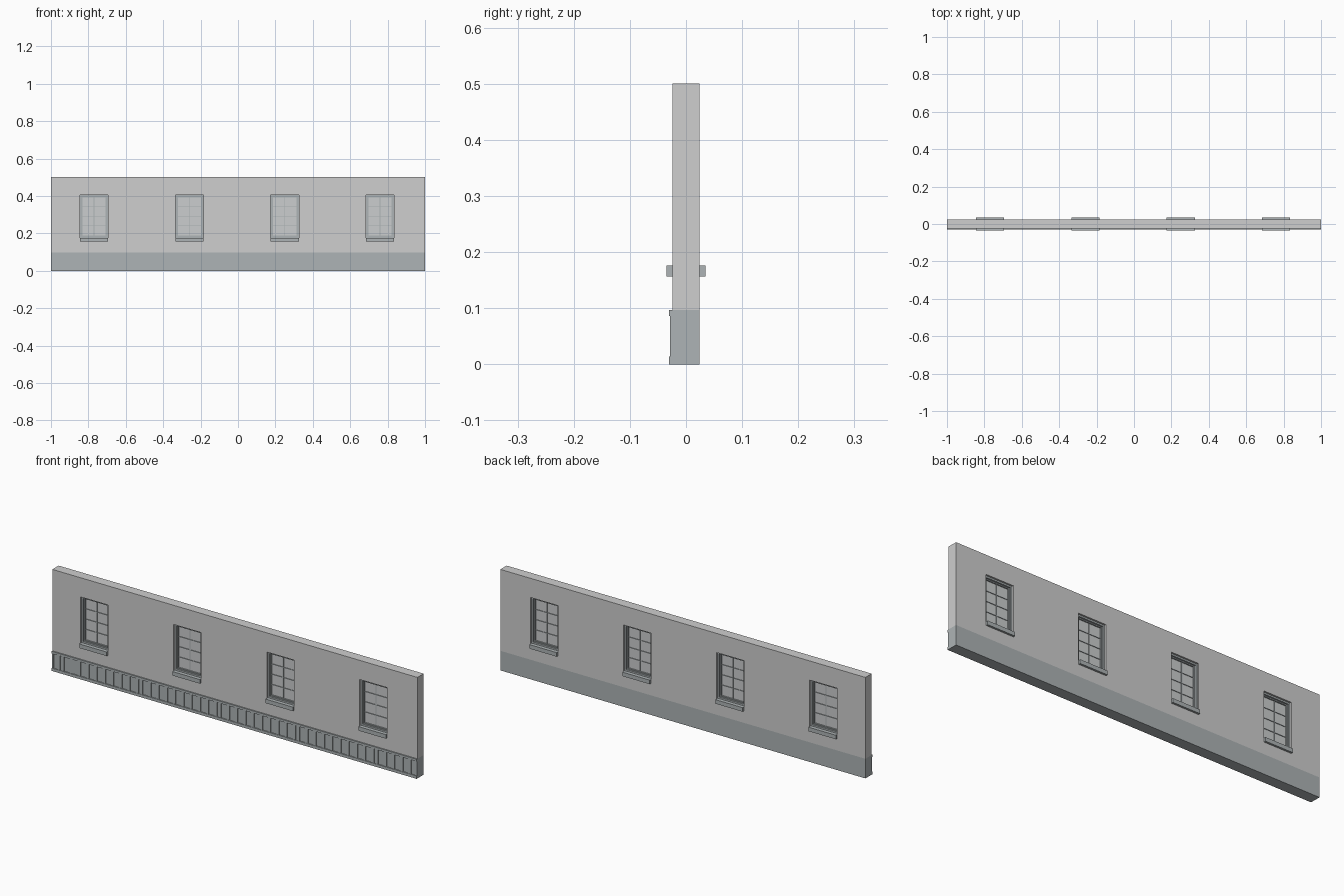
import bpy, bmesh
from mathutils import Matrix, Vector

if "Cube" in bpy.data.objects:
    bpy.data.objects.remove(bpy.data.objects["Cube"])


def material(name, rgb):
    m = bpy.data.materials.new(name)
    m.diffuse_color = (*rgb, 1)
    m.use_nodes = True
    m.node_tree.nodes["Principled BSDF"].inputs["Base Color"].default_value = m.diffuse_color
    return m


PLASTER = material("light_grey_plaster", (0.62, 0.62, 0.62))
TRIM = material("blue_grey_trim", (0.42, 0.455, 0.465))
GLASS = material("pale_glass", (0.60, 0.615, 0.62))

WINDOWS = (-0.77, -0.26, 0.25, 0.759)
HALF_W = 0.075            # half width of a window opening
Z0, Z1 = 0.176, 0.405     # window opening heights
FRONT, BACK = -0.0245, 0.0245


def boxes(name, specs, mat):
    """One object made of boxes given as (x0, x1, y0, y1, z0, z1)."""
    bm = bmesh.new()
    for x0, x1, y0, y1, z0, z1 in specs:
        mid = Vector((x0 + x1, y0 + y1, z0 + z1)) / 2
        size = (x1 - x0, y1 - y0, z1 - z0, 1)
        bmesh.ops.create_cube(bm, size=1, matrix=Matrix.Translation(mid) @ Matrix.Diagonal(size))
    me = bpy.data.meshes.new(name)
    bm.to_mesh(me)
    bm.free()
    me.materials.append(mat)
    ob = bpy.data.objects.new(name, me)
    bpy.context.collection.objects.link(ob)
    return ob


def ring(cx, hw, z0, z1, t, d):
    """Four bars of thickness t and half depth d around an opening."""
    return [(cx - hw, cx - hw + t, -d, d, z0, z1), (cx + hw - t, cx + hw, -d, d, z0, z1),
            (cx - hw + t, cx + hw - t, -d, d, z0, z0 + t),
            (cx - hw + t, cx + hw - t, -d, d, z1 - t, z1)]


# Wall with window openings
wall = boxes("wall", [(-1, 1, FRONT, BACK, 0.097, 0.5)], PLASTER)
cutter = boxes("opening_cutter",
               [(c - HALF_W, c + HALF_W, -0.1, 0.1, Z0 - 0.012, Z1) for c in WINDOWS], PLASTER)
cutter.hide_render = True
mod = wall.modifiers.new("openings", 'BOOLEAN')
mod.operation = 'DIFFERENCE'
mod.solver = 'EXACT'
mod.object = cutter
bpy.context.view_layer.objects.active = wall
wall.select_set(True)
bpy.ops.object.modifier_apply(modifier=mod.name)
bpy.data.objects.remove(cutter)

# Windows: stepped frame, glazing bars, glass and sill
for i, c in enumerate(WINDOWS, 1):
    boxes(f"window_frame_{i}", ring(c, HALF_W, Z0, Z1, 0.008, 0.016), TRIM)
    boxes(f"window_sash_{i}", ring(c, HALF_W - 0.008, Z0 + 0.008, Z1 - 0.008, 0.005, 0.008), TRIM)
    w, lo, hi = HALF_W - 0.013, Z0 + 0.013, Z1 - 0.013
    bars = [(c - 0.002, c + 0.002, -0.005, 0.005, lo, hi)]
    for k in (1, 2, 3):
        z = lo + (hi - lo) * k / 4
        for s in (-1, 1):
            xs = sorted((c + s * 0.002, c + s * w))
            bars.append((*xs, -0.005, 0.005, z - 0.0015, z + 0.0015))
    boxes(f"glazing_bars_{i}", bars, TRIM)
    boxes(f"glass_{i}", [(c - w, c + w, -0.002, 0.002, lo, hi)], GLASS)
    boxes(f"window_sill_{i}", [(c - HALF_W, c + HALF_W, -0.0345, 0.0345, 0.156, Z0)], TRIM)

# Plinth with front rails
boxes("plinth", [(-1, 1, FRONT - 0.0005, BACK, 0, 0.097)], TRIM)
boxes("plinth_rails", [(-1, 1, -0.0305, FRONT, 0.086, 0.097),
                       (-1, 1, -0.0305, FRONT, 0, 0.014)], TRIM)

# Upright battens in repeating bays, with a pair at every bay joint
BAY, START, COUNT = 0.43, -1.38, 10
battens = []
for b in range(6):
    for k in range(COUNT):
        x0 = START + b * BAY + 0.006 + k * (BAY - 0.022) / (COUNT - 1) - 0.005
        x0, x1 = max(x0, -1), min(x0 + 0.016, 1)
        if x1 - x0 > 0.003:
            battens.append((x0, x1, -0.0285, FRONT, 0.014, 0.086))
battens += [(-1, -0.99, -0.0285, FRONT, 0.014, 0.086), (0.99, 1, -0.0285, FRONT, 0.014, 0.086)]
boxes("plinth_battens", battens, TRIM)
